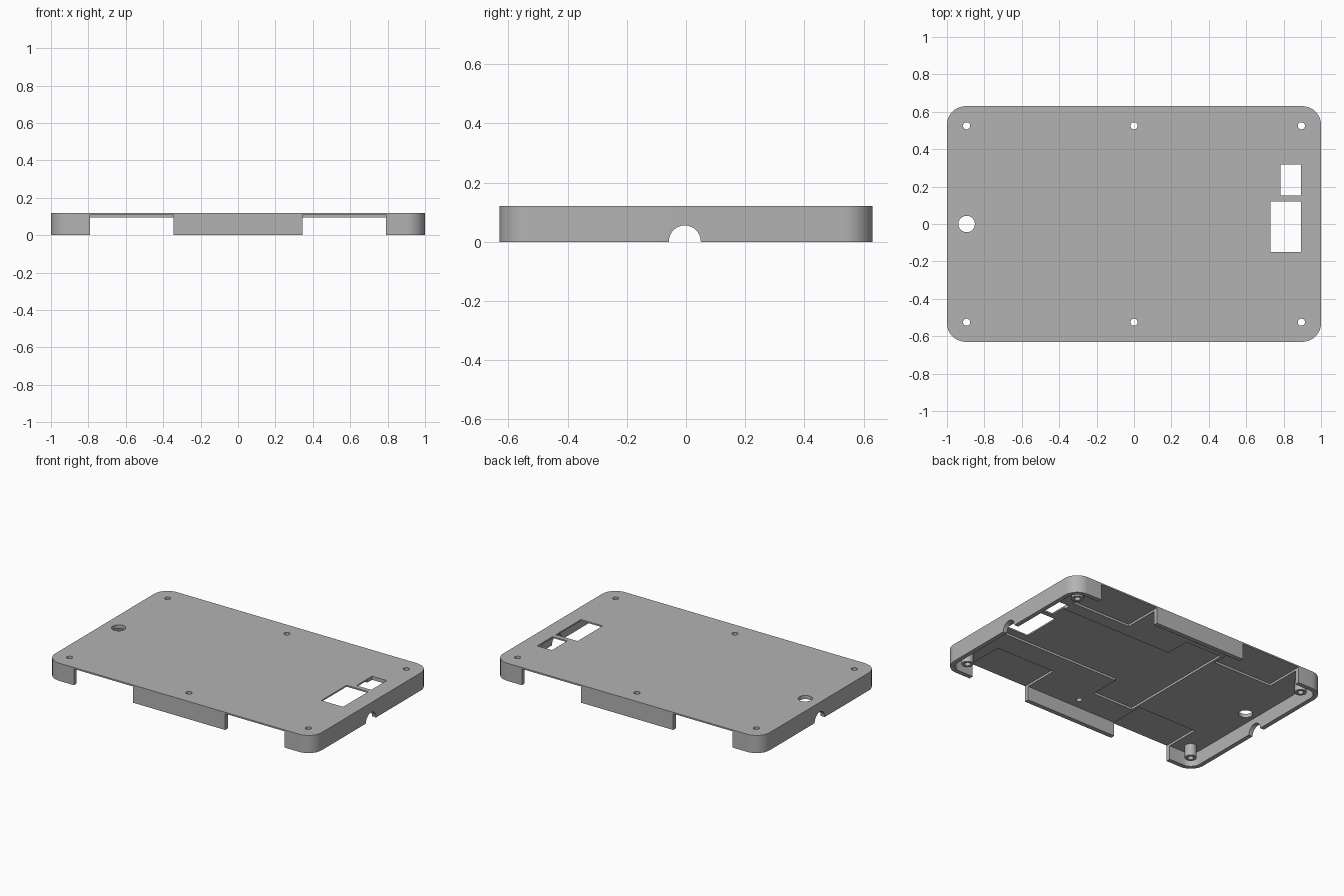
import bpy
import bmesh
from math import cos, sin, pi

cube = bpy.data.objects.get("Cube")
if cube:
    bpy.data.objects.remove(cube, do_unlink=True)

HALF_X, HALF_Y, HEIGHT = 1.0, 0.63, 0.12
WALL, UNDERSIDE, RECESS = 0.03, 0.095, 0.11

grey = bpy.data.materials.new("grey plastic")
grey.use_nodes = True
colour = (0.45, 0.45, 0.45, 1)
grey.diffuse_color = colour
grey.node_tree.nodes["Principled BSDF"].inputs["Base Color"].default_value = colour


def prism(name, outline, z0, z1):
    """Extrude a counter-clockwise outline from z0 to z1."""
    bm = bmesh.new()
    face = bm.faces.new([bm.verts.new((x, y, z0)) for x, y in outline])
    top = bmesh.ops.extrude_face_region(bm, geom=[face])["geom"]
    moved = [v for v in top if isinstance(v, bmesh.types.BMVert)]
    bmesh.ops.translate(bm, verts=moved, vec=(0, 0, z1 - z0))
    bmesh.ops.recalc_face_normals(bm, faces=bm.faces)
    mesh = bpy.data.meshes.new(name)
    bm.to_mesh(mesh)
    bm.free()
    mesh.materials.append(grey)
    obj = bpy.data.objects.new(name, mesh)
    bpy.context.collection.objects.link(obj)
    return obj


def rect(x0, x1, y0, y1):
    return [(x0, y0), (x1, y0), (x1, y1), (x0, y1)]


def circle(x, y, r, n=32):
    return [(x + r * cos(2 * pi * i / n), y + r * sin(2 * pi * i / n)) for i in range(n)]


def rounded(hx, hy, r, n=10):
    points = []
    for k, (sx, sy) in enumerate([(1, 1), (-1, 1), (-1, -1), (1, -1)]):
        for i in range(n + 1):
            a = (k + i / n) * pi / 2
            points.append((sx * (hx - r) + r * cos(a), sy * (hy - r) + r * sin(a)))
    return points


def combine(body, tool, operation):
    """Apply a boolean and discard the tool."""
    mod = body.modifiers.new(operation, 'BOOLEAN')
    mod.operation, mod.solver, mod.object = operation, 'EXACT', tool
    bpy.context.view_layer.objects.active = body
    bpy.ops.object.modifier_apply(modifier=mod.name)
    bpy.data.objects.remove(tool, do_unlink=True)


def cut(outline, z0, z1):
    combine(lid, prism("cutter", outline, z0, z1), 'DIFFERENCE')


# Lid shell
lid = prism("enclosure_lid", rounded(HALF_X, HALF_Y, 0.1), 0, HEIGHT)
cut(rounded(HALF_X - WALL, HALF_Y - WALL, 0.07), -0.1, UNDERSIDE)

# Four open pockets through the long walls
for x0, x1 in ((-0.79, -0.345), (0.345, 0.79)):
    for y0, y1 in ((-0.8, -0.36), (0.36, 0.8)):
        cut(rect(x0, x1, y0, y1), -0.1, RECESS)

# Stepped recess for the circuit board
cut([(-0.325, -0.41), (-0.02, -0.41), (-0.02, -0.2), (0.93, -0.2),
     (0.93, 0.27), (-0.05, 0.27), (-0.05, 0.44), (-0.325, 0.44)], 0.05, RECESS)

# Corner screw bosses, then all screw holes
corners = [(x, y) for x in (-0.895, 0.895) for y in (-0.525, 0.525)]
for x, y in corners:
    combine(lid, prism("boss", circle(x, y, 0.037), 0.015, 0.105), 'UNION')
for x, y in corners + [(0, -0.525), (0, 0.525)]:
    cut(circle(x, y, 0.019), -0.1, 0.2)

# Round hole and two rectangular windows
cut(circle(-0.895, 0, 0.044), -0.1, 0.2)
cut(rect(0.73, 0.893, -0.15, 0.12), -0.1, 0.2)
cut(rect(0.783, 0.893, 0.152, 0.318), -0.1, 0.2)

# Cable arches in both short walls
for x in (-1, 1):
    arch = prism("cutter", circle(0, 0, 0.054), -0.06, 0.06)
    arch.rotation_euler = (0, pi / 2, 0)
    arch.location = (x, -0.004, 0.001)
    bpy.context.view_layer.update()
    combine(lid, arch, 'DIFFERENCE')

# Smooth curves, crisp edges
bpy.ops.object.select_all(action='DESELECT')
lid.select_set(True)
bpy.context.view_layer.objects.active = lid
bpy.ops.object.shade_smooth_by_angle(angle=pi / 6)
